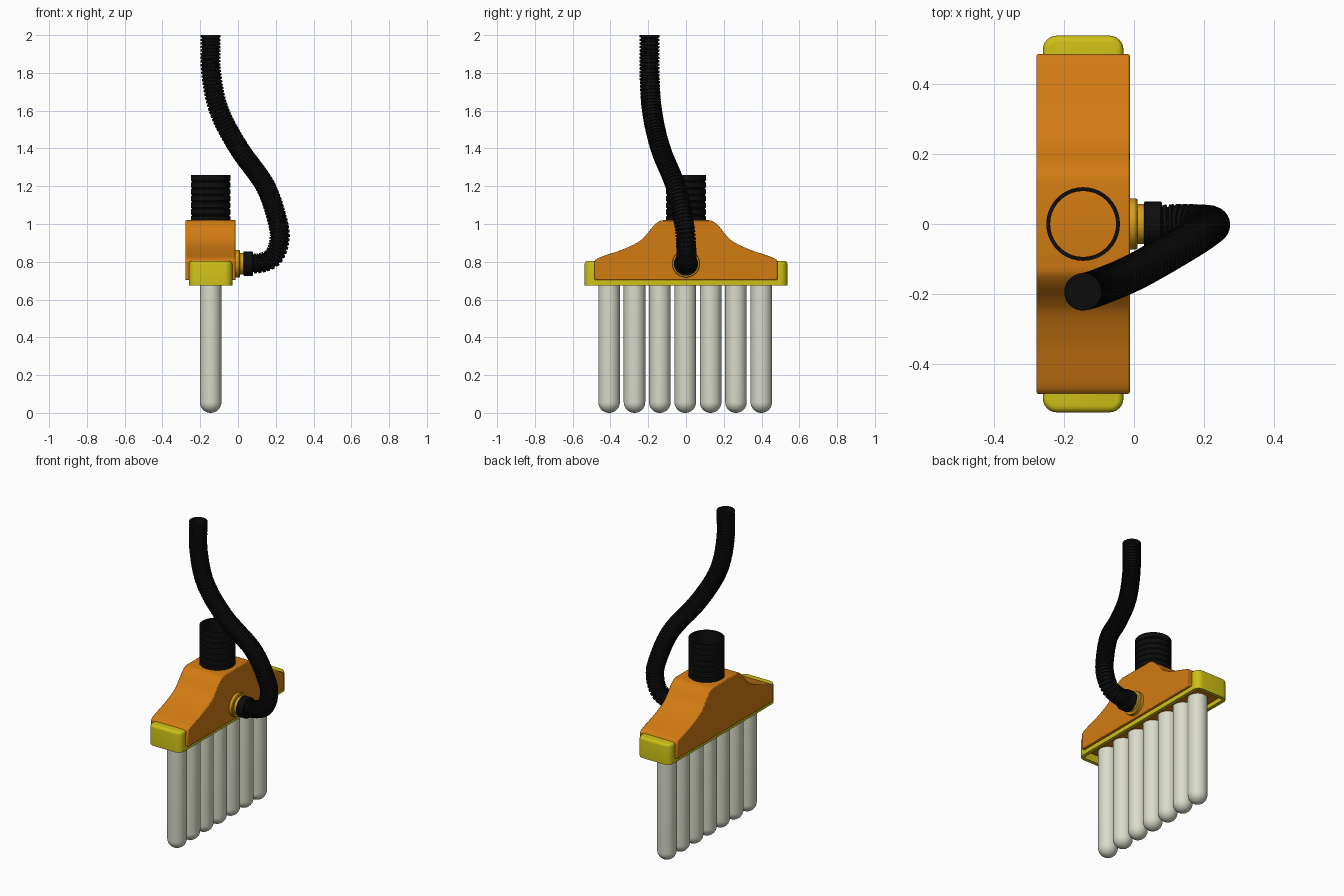
import bpy, bmesh, math
from mathutils import Vector, Matrix

if "Cube" in bpy.data.objects:
    bpy.data.objects.remove(bpy.data.objects["Cube"])

CX = -0.145            # centre line of the head
Z, X = Vector((0, 0, 1)), Vector((1, 0, 0))


def material(name, rgb):
    m = bpy.data.materials.new(name)
    m.use_nodes = True
    col = (*rgb, 1)
    m.diffuse_color = col
    m.node_tree.nodes["Principled BSDF"].inputs["Base Color"].default_value = col
    return m


orange = material("orange", (0.65, 0.2, 0.006))
yellow = material("yellow", (0.62, 0.53, 0.008))
amber = material("amber", (0.65, 0.34, 0.01))
black = material("black", (0.004, 0.004, 0.004))
ivory = material("ivory", (0.7, 0.71, 0.59))


def finish(name, bm, mat, angle=35):
    bmesh.ops.recalc_face_normals(bm, faces=bm.faces)
    me = bpy.data.meshes.new(name)
    bm.to_mesh(me)
    bm.free()
    me.materials.append(mat)
    ob = bpy.data.objects.new(name, me)
    bpy.context.collection.objects.link(ob)
    bpy.ops.object.select_all(action="DESELECT")
    ob.select_set(True)
    bpy.context.view_layer.objects.active = ob
    bpy.ops.object.shade_smooth_by_angle(angle=math.radians(angle))
    return ob


def sweep(name, rings, mat, sides=32, caps=True, angle=35):
    """Skin circular rings given as (centre, direction, radius)."""
    bm = bmesh.new()
    loops = []
    for c, d, r in rings:
        q = Z.rotation_difference(d)
        steps = [2 * math.pi * i / sides for i in range(sides)]
        loops.append([bm.verts.new(c + q @ Vector((r * math.cos(a), r * math.sin(a), 0)))
                      for a in steps])
    for a, b in zip(loops, loops[1:]):
        for i in range(sides):
            j = (i + 1) % sides
            bm.faces.new((a[i], a[j], b[j], b[i]))
    if caps:
        bm.faces.new(loops[0])
        bm.faces.new(loops[-1])
    return finish(name, bm, mat, angle)


def lathe(name, origin, axis, profile, mat, **kw):
    return sweep(name, [(Vector(origin) + axis * h, axis, r) for h, r in profile], mat, **kw)


def smooth_path(pts, n=16):
    """Catmull-Rom curve through the points."""
    p = [Vector(v) for v in pts]
    p = [2 * p[0] - p[1]] + p + [2 * p[-1] - p[-2]]
    out = []
    for a, b, c, d in zip(p, p[1:], p[2:], p[3:]):
        for k in range(n):
            t = k / n
            out.append(0.5 * (2 * b + (c - a) * t + (2 * a - 5 * b + 4 * c - d) * t * t
                              + (3 * b - a - 3 * c + d) * t ** 3))
    return out + [p[-2]]


# Bell-shaped housing: half profile mirrored and extruded across x
half = [(0.12, 1.02), (0.145, 1.013), (0.177, 0.985), (0.215, 0.938), (0.257, 0.902),
        (0.336, 0.865), (0.415, 0.838), (0.465, 0.82), (0.484, 0.805)]
half = [(v.x, v.y) for v in smooth_path([(y, z, 0) for y, z in half], 4)] + [(0.484, 0.703)]
outline = [(-y, z) for y, z in reversed(half)] + half
bm = bmesh.new()
face = bm.faces.new([bm.verts.new((-0.278, y, z)) for y, z in outline])
ext = bmesh.ops.extrude_face_region(bm, geom=[face])
bmesh.ops.translate(bm, vec=(0.266, 0, 0),
                    verts=[g for g in ext["geom"] if isinstance(g, bmesh.types.BMVert)])
housing = finish("housing", bm, orange)
bev = housing.modifiers.new("soft_edges", "BEVEL")
bev.width, bev.segments, bev.limit_method = 0.005, 2, "ANGLE"

# Rounded tray with a recess underneath; its ends stick out of the housing
bm = bmesh.new()
bmesh.ops.create_cube(bm, size=1, matrix=Matrix.Translation((CX, 0, 0.74))
                      @ Matrix.Diagonal((0.23, 1.074, 0.13, 1)))
upright = [e for e in bm.edges if abs(e.verts[0].co.z - e.verts[1].co.z) > 0.1]
bmesh.ops.bevel(bm, geom=upright, offset=0.04, segments=6, profile=0.5, affect="EDGES")
rim = [e for e in bm.edges if all(v.co.z > 0.8 for v in e.verts)]
bmesh.ops.bevel(bm, geom=rim, offset=0.018, segments=4, profile=0.5, affect="EDGES")
bm.normal_update()
base = min(bm.faces, key=lambda f: f.calc_center_median().z)
bmesh.ops.inset_region(bm, faces=[base], thickness=0.022)
inner = bmesh.ops.extrude_face_region(bm, geom=[base])
bmesh.ops.translate(bm, vec=(0, 0, 0.05),
                    verts=[g for g in inner["geom"] if isinstance(g, bmesh.types.BMVert)])
if base.is_valid:
    bm.faces.remove(base)
finish("tray", bm, yellow)

# Seven round-ended tubes
R = 0.057
dome = [(R - R * math.cos(a), R * math.sin(a))
        for a in (math.pi / 2 * (k + 0.1) / 10.1 for k in range(11))]
for i in range(7):
    lathe(f"tube_{i + 1}", (CX, -0.407 + 0.1343 * i, 0), Z, dome + [(0.73, R)], ivory)

# Open, grooved outlet pipe on top
profile = []
bands = 7
for i in range(bands):
    h = 0.25 * i / bands
    profile += [(h, 0.099), (h + 0.006, 0.105), (h + 0.03, 0.105), (h + 0.0357, 0.099)]
profile[-1] = (0.25, 0.105)
profile += [(0.25, 0.094), (0, 0.094)]
lathe("outlet_pipe", (CX, 0, 1.01), Z, profile, black, sides=40, caps=False)

# Side connector: stepped flange and collar
PORT = (0, 0, 0.79)
lathe("port_flange", PORT, X, [(-0.03, 0.073), (0.006, 0.073), (0.01, 0.07), (0.01, 0.057),
                               (0.035, 0.057)], amber)
lathe("hose_collar", PORT, X, [(0.028, 0.06), (0.031, 0.064), (0.076, 0.064),
                               (0.08, 0.06)], black)

# Corrugated hose: resample the path evenly, two radii per rib
path = smooth_path([(0.06, 0, 0.79), (0.125, 0.004, 0.795), (0.185, 0.003, 0.825),
                    (0.217, 0, 0.9), (0.213, -0.01, 1.0), (0.145, -0.055, 1.2),
                    (0.005, -0.135, 1.4), (-0.1, -0.18, 1.6), (-0.142, -0.193, 1.8),
                    (CX, -0.193, 2.0)])
dist = [0]
for a, b in zip(path, path[1:]):
    dist.append(dist[-1] + (b - a).length)


def at(s):
    s = min(max(s, 0), dist[-1])
    i = next((k for k in range(len(dist) - 2) if dist[k + 1] >= s), len(dist) - 2)
    return path[i].lerp(path[i + 1], (s - dist[i]) / (dist[i + 1] - dist[i]))


ribs = 76
pitch = dist[-1] / ribs
rings = []
for i in range(ribs):
    for f, r in ((0, 0.046), (0.25, 0.046), (0.35, 0.053), (0.9, 0.053)):
        s = (i + f) * pitch
        rings.append((at(s), (at(s + 0.02) - at(s - 0.02)).normalized(), r))
end = path[-1]
rings += [(end, Z, 0.052), (end, Z, 0.043), (end - Z * 0.1, Z, 0.043)]
sweep("hose", rings, black, sides=24)
